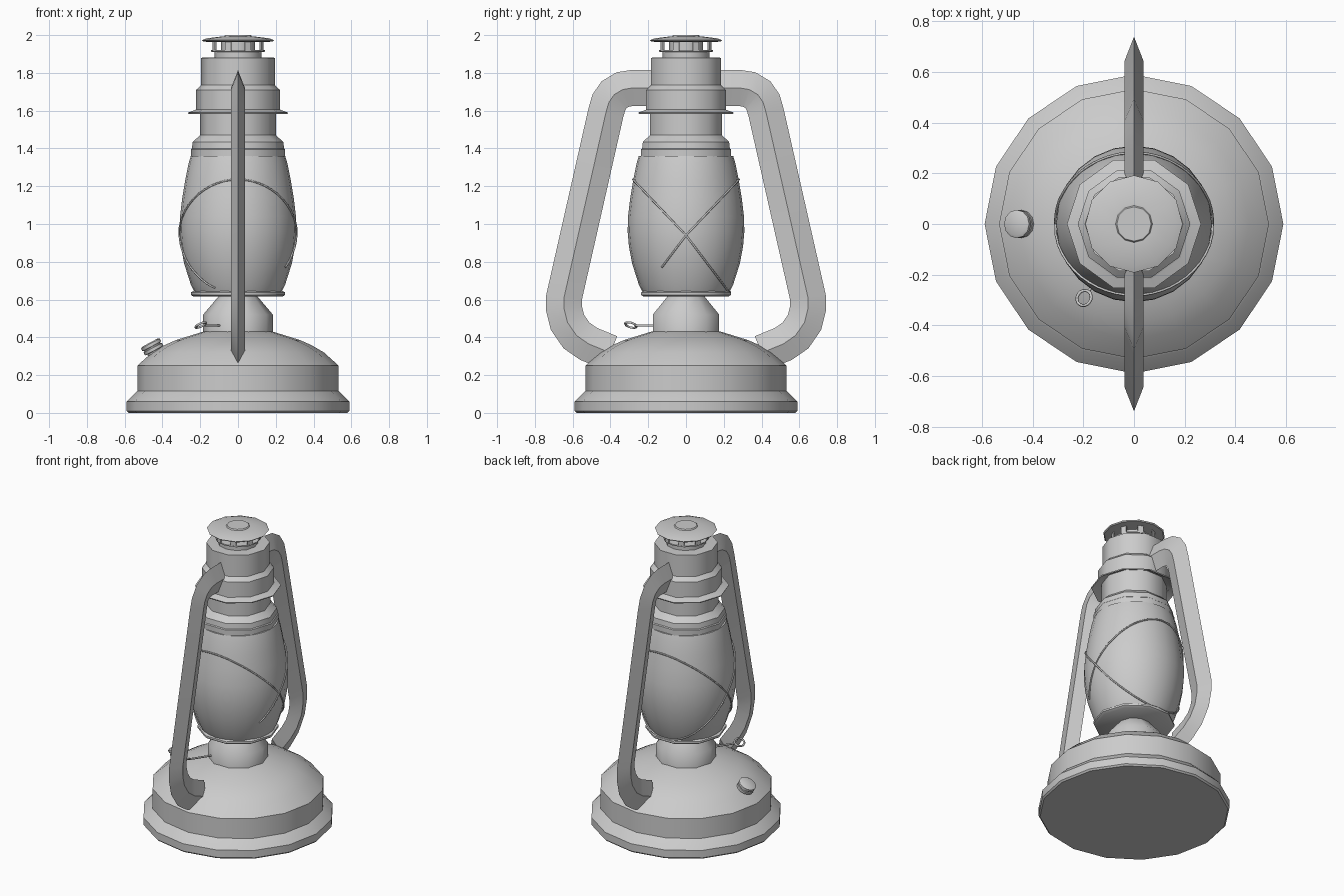
import bpy, bmesh, math
from mathutils import Vector

old = bpy.data.objects.get("Cube")
if old:
    bpy.data.objects.remove(old, do_unlink=True)

metal = bpy.data.materials.new("grey_metal")
metal.use_nodes = True
GREY = (0.6, 0.6, 0.6, 1)
metal.diffuse_color = GREY
metal.node_tree.nodes["Principled BSDF"].inputs["Base Color"].default_value = GREY


def finish(name, bm, angle=40):
    """Turn a bmesh into a shaded object."""
    bmesh.ops.recalc_face_normals(bm, faces=bm.faces)
    mesh = bpy.data.meshes.new(name)
    bm.to_mesh(mesh)
    bm.free()
    mesh.materials.append(metal)
    ob = bpy.data.objects.new(name, mesh)
    bpy.context.collection.objects.link(ob)
    bpy.ops.object.select_all(action="DESELECT")
    ob.select_set(True)
    bpy.context.view_layer.objects.active = ob
    bpy.ops.object.shade_smooth_by_angle(angle=math.radians(angle))
    return ob


def loft(bm, rings, closed=False):
    """Skin a list of point rings; cap the ends unless closed."""
    loops = [[bm.verts.new(p) for p in ring] for ring in rings]
    pairs = list(zip(loops, loops[1:]))
    if closed:
        pairs.append((loops[-1], loops[0]))
    else:
        bm.faces.new(loops[0])
        bm.faces.new(loops[-1])
    n = len(loops[0])
    for a, b in pairs:
        for i in range(n):
            j = (i + 1) % n
            bm.faces.new((a[i], a[j], b[j], b[i]))


def lathe(name, profile, sides):
    """Revolve (radius, height) points about z."""
    bm = bmesh.new()
    turns = [2 * math.pi * i / sides for i in range(sides)]
    loft(bm, [[(r * math.cos(t), r * math.sin(t), z) for t in turns] for r, z in profile])
    return finish(name, bm)


def tube(name, points, radius, closed=False, sides=6):
    """Round wire along a path."""
    pts = [Vector(p) for p in points]
    n = len(pts)
    rings = []
    for i, p in enumerate(pts):
        before = pts[i - 1] if closed or i else p
        after = pts[(i + 1) % n] if closed or i < n - 1 else p
        d = (after - before).normalized()
        u = d.cross(Vector((0, 0, 1)))
        u = u.normalized() if u.length > 0.01 else Vector((1, 0, 0))
        v = d.cross(u)
        rings.append([p + radius * (u * math.cos(t) + v * math.sin(t))
                      for t in (2 * math.pi * k / sides for k in range(sides))])
    bm = bmesh.new()
    loft(bm, rings, closed)
    return finish(name, bm, 70)


# Fuel tank with domed top
lathe("fuel_tank", [(0.58, 0), (0.59, 0.01), (0.59, 0.06), (0.54, 0.11), (0.533, 0.115), (0.533, 0.25),
                    (0.455, 0.32), (0.39, 0.358), (0.33, 0.385), (0.185, 0.43), (0.1, 0.44)], 16)

# Burner neck and the plate under the globe
lathe("burner_neck", [(0.185, 0.4), (0.185, 0.52), (0.1, 0.62)], 10)
lathe("globe_plate", [(0.235, 0.615), (0.25, 0.625), (0.25, 0.638), (0.235, 0.645)], 10)

# Globe
GLOBE = [(0.225, 0.63), (0.25, 0.68), (0.285, 0.79), (0.302, 0.88), (0.309, 0.96), (0.307, 1.04),
         (0.295, 1.14), (0.278, 1.24), (0.262, 1.32), (0.25, 1.36)]
lathe("globe", GLOBE, 24)

# Collar, chimney and vented top
lathe("globe_collar", [(0.235, 1.345), (0.25, 1.355), (0.25, 1.395), (0.244, 1.4), (0.24, 1.435),
                       (0.2, 1.47), (0.2, 1.63)], 10)
lathe("chimney", [(0.17, 1.625), (0.215, 1.61), (0.262, 1.583), (0.265, 1.59), (0.222, 1.605),
                  (0.222, 1.71), (0.195, 1.735), (0.195, 1.88), (0.13, 1.882)], 10)
lathe("vent_base", [(0.125, 1.87), (0.125, 1.91), (0.142, 1.912), (0.142, 1.92), (0.09, 1.921)], 12)
lathe("vent_core", [(0.09, 1.91), (0.09, 1.97)], 12)
lathe("vent_cap", [(0.142, 1.963), (0.185, 1.966), (0.192, 1.973), (0.165, 1.983), (0.085, 1.993),
                   (0.073, 1.993), (0.068, 2.0)], 12)
bm = bmesh.new()
for k in range(8):
    t = 2 * math.pi * (k + 0.5) / 8
    out = Vector((math.cos(t), math.sin(t), 0))
    side = Vector((-out.y, out.x, 0)) * 0.018
    loft(bm, [[out * r + side * s + Vector((0, 0, z))
               for r, s in ((0.138, -1), (0.138, 1), (0.13, 1), (0.13, -1))] for z in (1.915, 1.968)])
finish("vent_posts", bm)

# Two diamond-section side frames
PATH = [(0.17, 1.72), (0.285, 1.72), (0.335, 1.712), (0.38, 1.685), (0.408, 1.645), (0.424, 1.59),
        (0.645, 0.614), (0.645, 0.55), (0.628, 0.48), (0.58, 0.41), (0.515, 0.365), (0.4, 0.318)]
HALF_DEPTH, HALF_WIDTH = 0.095, 0.037


def frame_rings(sign):
    pts = [Vector(p) for p in PATH]
    rings = []
    for i, p in enumerate(pts):
        a = (p - pts[i - 1]).normalized() if i else (pts[1] - p).normalized()
        b = (pts[i + 1] - p).normalized() if i < len(pts) - 1 else a
        d = (a + b).normalized()
        normal = Vector((-d.y, d.x)) * HALF_DEPTH / d.dot(a)
        o, n = p + normal, p - normal
        rings.append([(0, sign * o.x, o.y), (HALF_WIDTH, sign * p.x, p.y),
                      (0, sign * n.x, n.y), (-HALF_WIDTH, sign * p.x, p.y)])
    return rings


for label, sign in (("front", -1), ("back", 1)):
    bm = bmesh.new()
    loft(bm, frame_rings(sign))
    finish(label + "_frame", bm)


# Crossed guard wires hugging the globe
def globe_radius(z):
    for (r0, z0), (r1, z1) in zip(GLOBE, GLOBE[1:]):
        if z <= z1:
            return r0 + (r1 - r0) * max(0, z - z0) / (z1 - z0)
    return GLOBE[-1][0]


def guard_point(turn, slope):
    z = 0.94
    for _ in range(30):
        r = globe_radius(z) + 0.003
        rise = slope * r * math.sin(turn)
        target = 0.94 + rise * (1.05 if rise > 0 else 1.32)
        z += 0.5 * (max(target, 0.64) - z)
    return (r * math.cos(turn), r * math.sin(turn), z)


STEPS = 48
tube("guard_wire_a", [guard_point(2 * math.pi * k / STEPS, -1) for k in range(STEPS)], 0.005, True)
tube("guard_wire_b", [guard_point(math.radians(-27 + 267 * k / STEPS), 1) for k in range(STEPS + 1)], 0.005)

# Filler cap, tilted to sit on the dome
cap = lathe("filler_cap", [(0.042, -0.04), (0.042, 0.0), (0.055, 0.002), (0.055, 0.018), (0.049, 0.02),
                           (0.049, 0.026), (0.056, 0.028), (0.056, 0.044), (0.045, 0.05)], 12)
cap.location = (-0.443, 0, 0.328)
cap.rotation_euler = (0, math.radians(-28), 0)

# Wick winder: a stem and a loop
stem_dir = Vector((-0.56, -0.83, 0))
tube("winder_stem", [stem_dir * 0.15 + Vector((0, 0, 0.462)), stem_dir * 0.325 + Vector((0, 0, 0.462))], 0.006)
across = Vector((-stem_dir.y, stem_dir.x, 0.55)).normalized()
centre = stem_dir * 0.352 + Vector((0, 0, 0.465))
tube("winder_loop", [centre + 0.031 * (stem_dir * math.cos(t) + across * math.sin(t))
                     for t in (2 * math.pi * k / 16 for k in range(16))], 0.006, True)
